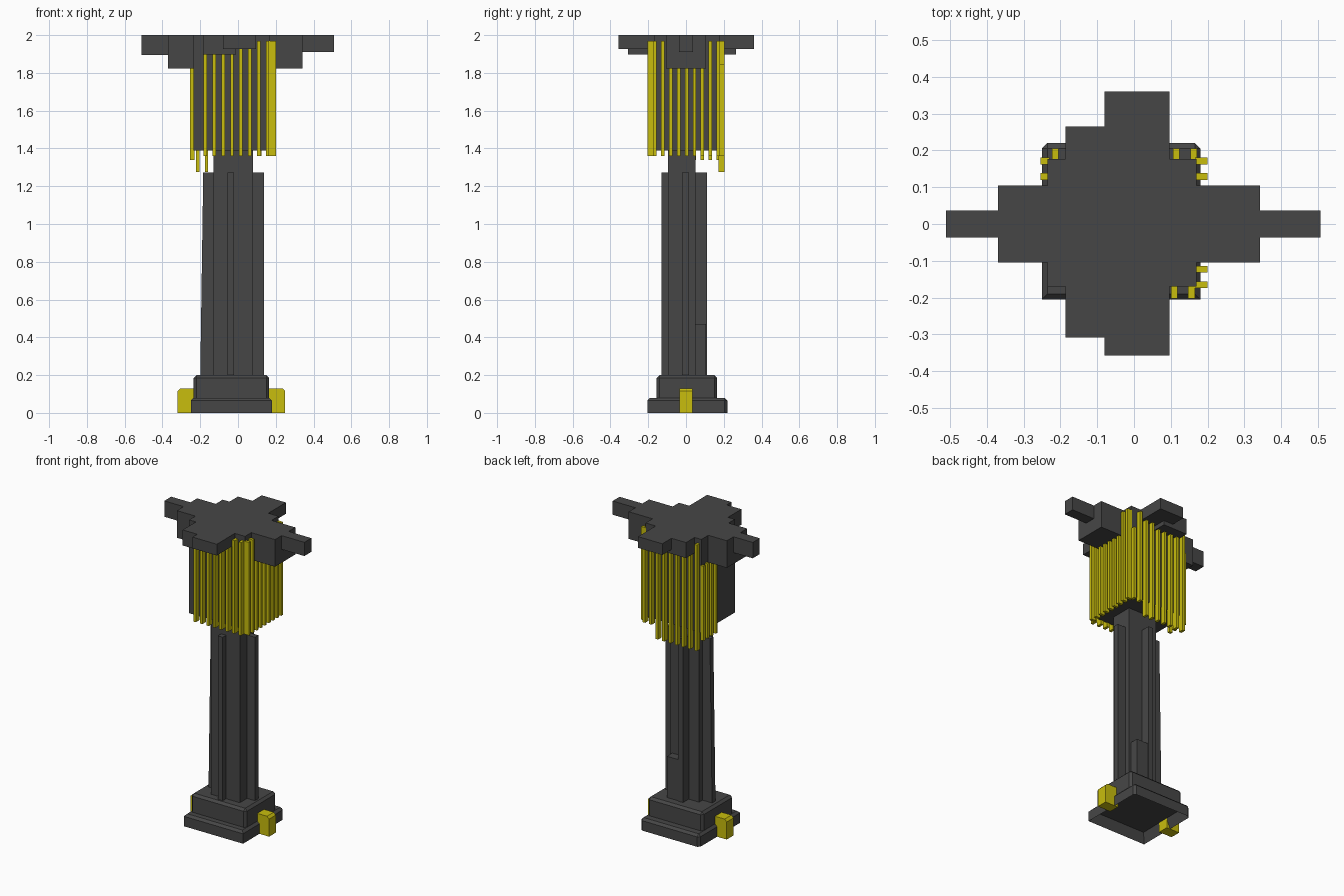
import bpy
import bmesh

default = bpy.data.objects.get("Cube")
if default:
    bpy.data.objects.remove(default, do_unlink=True)


def material(name, colour):
    mat = bpy.data.materials.new(name)
    mat.use_nodes = True
    mat.diffuse_color = (*colour, 1)
    bsdf = next(n for n in mat.node_tree.nodes if n.type == 'BSDF_PRINCIPLED')
    bsdf.inputs["Base Color"].default_value = (*colour, 1)
    return mat


DARK = material("dark grey", (0.062, 0.062, 0.062))
YELLOW = material("yellow", (0.58, 0.51, 0.004))


def add_box(bm, xs, ys, zs):
    """Add an axis-aligned box spanning three ranges."""
    verts = bmesh.ops.create_cube(bm, size=1)["verts"]
    for v in verts:
        v.co = [lo + (hi - lo) * (c + 0.5) for c, (lo, hi) in zip(v.co, (xs, ys, zs))]


def finish(bm, name, mat):
    bmesh.ops.recalc_face_normals(bm, faces=bm.faces)
    mesh = bpy.data.meshes.new(name)
    bm.to_mesh(mesh)
    bm.free()
    mesh.materials.append(mat)
    obj = bpy.data.objects.new(name, mesh)
    bpy.context.collection.objects.link(obj)
    return obj


def box(name, mat, xs, ys, zs, edge_rule=None, recess=0):
    """Box with chamfered edges chosen by a rule and an optional hollow underside."""
    bm = bmesh.new()
    add_box(bm, xs, ys, zs)
    if edge_rule:
        edges = [e for e in bm.edges if edge_rule(*((e.verts[0].co + e.verts[1].co) / 2))]
        bmesh.ops.bevel(bm, geom=edges, offset=0.015, segments=1, affect='EDGES')
    if recess:
        bm.normal_update()
        under = min(bm.faces, key=lambda f: f.calc_center_median().z)
        bmesh.ops.inset_region(bm, faces=[under], thickness=0.03)
        for v in under.verts:
            v.co.z += recess
    return finish(bm, name, mat)


# Stepped base, hollow underneath
box("base_plinth", DARK, (-0.25, 0.18), (-0.205, 0.22), (0, 0.08),
    lambda x, y, z: z > 0.07 or (y > 0.2 and abs(x + 0.035) > 0.1), recess=0.065)
box("base_step", DARK, (-0.235, 0.165), (-0.155, 0.165), (0.07, 0.2),
    lambda x, y, z: z > 0.19 or (abs(z - 0.135) < 0.01))

# Yellow feet on both sides, chamfered on the outer top
box("right_foot", YELLOW, (-0.32, -0.225), (-0.035, 0.035), (0, 0.13),
    lambda x, y, z: x < -0.31 and z > 0.12)
box("left_foot", YELLOW, (0.155, 0.25), (-0.035, 0.035), (0, 0.13),
    lambda x, y, z: x > 0.24 and z > 0.12)

# Column core with one narrow rib on each face
RIB = (0.19, 1.272)
MID_X = (-0.055, -0.02)
MID_Y = (-0.02, 0.015)
box("column_core", DARK, (-0.13, 0.08), (-0.095, 0.05), (0.19, 1.4))
box("front_rib", DARK, MID_X, (-0.13, -0.09), RIB)
box("back_rib", DARK, MID_X, (0.045, 0.11), RIB)
box("left_rib", DARK, (0.075, 0.137), MID_Y, RIB)
right_rib = box("right_rib", DARK, (-0.2, -0.125), MID_Y, RIB)
for v in right_rib.data.vertices:
    if v.co.z > 1 and v.co.x < -0.19:
        v.co.x += 0.016
box("column_block", DARK, (-0.025, 0.065), (0.045, 0.105), (0.19, 0.47))

# Head block and the crossing beams on top
box("head", DARK, (-0.235, 0.17), (-0.17, 0.177), (1.388, 2))
box("side_block", DARK, (-0.37, 0.342), (-0.105, 0.105), (1.822, 2))
box("right_arm", DARK, (-0.51, -0.3), (-0.036, 0.036), (1.896, 2))
box("left_arm", DARK, (0.3, 0.507), (-0.036, 0.036), (1.91, 2))
box("front_back_arm", DARK, (-0.08, 0.096), (-0.357, 0.36), (1.926, 2))
box("offset_block", DARK, (-0.186, -0.01), (-0.308, 0.265), (1.898, 2))

# Yellow rods hanging around the head
HALF = 0.009
xs = [-0.173 + 0.047 * i for i in range(8)]
ys = [-0.165 + 0.042 * i for i in range(9)]

bm = bmesh.new()
for x in xs:
    top = 1.91 if x < 0 else 1.97
    add_box(bm, (x - HALF, x + HALF), (-0.203, -0.165), (1.36, top))
finish(bm, "front_rods", YELLOW)

bm = bmesh.new()
for x in [-0.22] + xs:
    x += 0.006
    bottom = 1.275 if x < 0.08 else 1.36
    top = 1.97 if x < 0.13 else 1.845
    add_box(bm, (x - HALF, x + HALF), (0.172, 0.205), (bottom, top))
finish(bm, "back_rods", YELLOW)

bm = bmesh.new()
for y in ys:
    top = 1.84 if abs(y) < 0.1 else 1.97
    add_box(bm, (0.165, 0.2), (y - HALF, y + HALF), (1.36, top))
finish(bm, "left_rods", YELLOW)

bm = bmesh.new()
for y in ys[-4:]:
    add_box(bm, (-0.254, -0.23), (y - HALF, y + HALF), (1.34, 1.83))
finish(bm, "right_rods", YELLOW)
